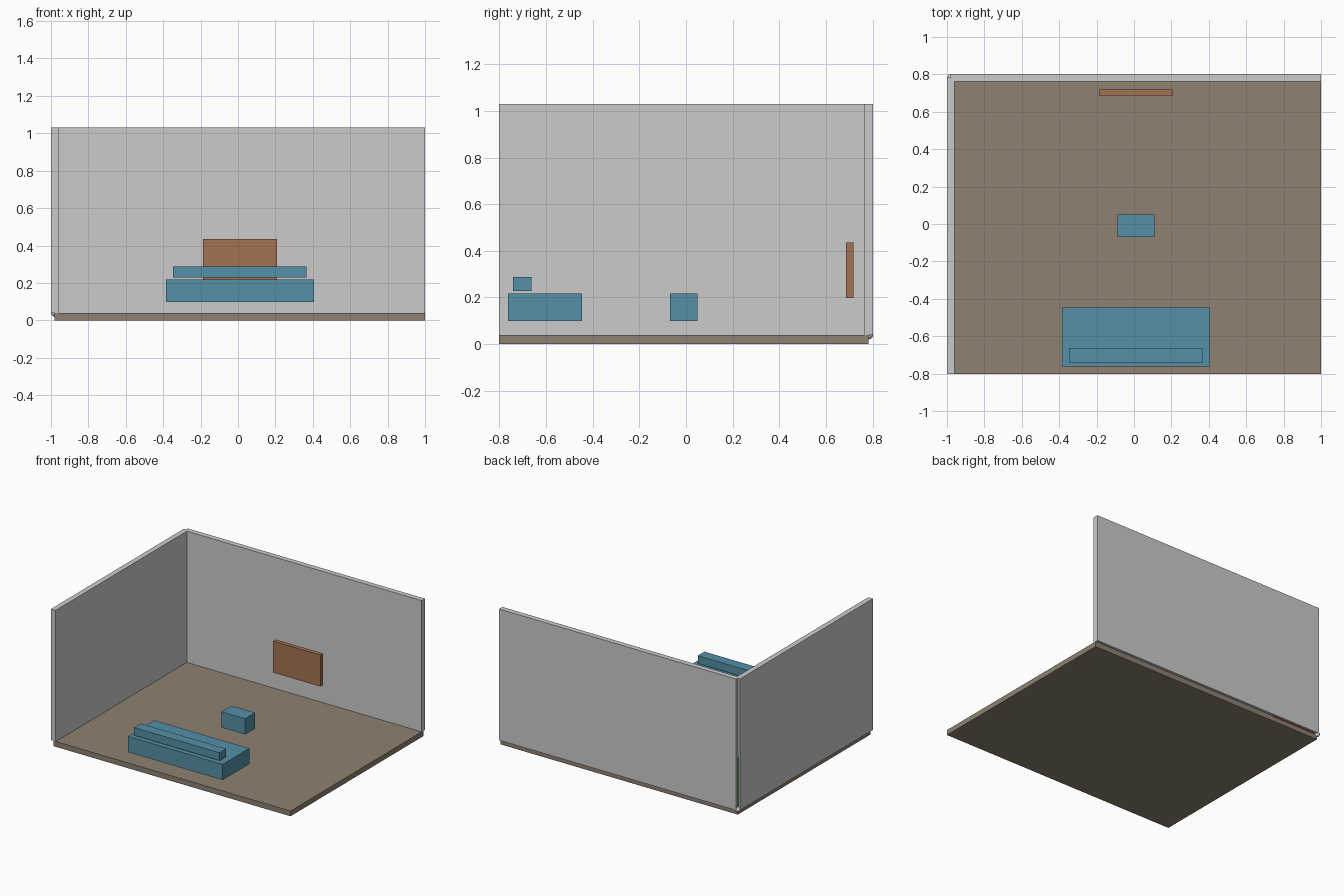
import bpy, math
from mathutils import Vector

if "Cube" in bpy.data.objects:
    bpy.data.objects.remove(bpy.data.objects["Cube"])

S = 2 / 5.05                                   # room units to model units
CORNER = Vector((-1 + 0.05 * S, 2.025 * S - 0.05 * S, 0.1 * S))   # inner floor corner


def material(name, rgb):
    m = bpy.data.materials.new(name)
    m.diffuse_color = (*rgb, 1)
    m.use_nodes = True
    m.node_tree.nodes["Principled BSDF"].inputs["Base Color"].default_value = m.diffuse_color
    return m


def place(x, depth, z):
    """Room coordinates: x right, depth towards the front, z up from the floor."""
    return CORNER + Vector((x, -depth, z)) * S


def finish(name, mat):
    ob = bpy.context.object
    ob.name = name
    if mat:
        ob.data.materials.append(mat)
    return ob


def box(name, centre, size, mat=None):
    bpy.ops.mesh.primitive_cube_add(size=1, location=place(*centre))
    ob = finish(name, mat)
    ob.scale = Vector(size) * S
    bpy.ops.object.transform_apply(location=False, rotation=False, scale=True)


def rod(name, end, rotation, mat):
    bpy.ops.mesh.primitive_cylinder_add(vertices=32, radius=0.01 * S, depth=S,
                                        location=place(*[c / 2 for c in end]),
                                        rotation=rotation)
    finish(name, mat)
    bpy.ops.object.shade_smooth_by_angle()


wood = material("floor_brown", (0.27, 0.22, 0.165))
blue = material("sofa_blue", (0.09, 0.28, 0.39))
panel = material("panel_orange_brown", (0.37, 0.17, 0.085))

# Room shell
box("floor", (2.5, 2, -0.05), (5, 4, 0.1), wood)
box("back_wall", (2.5, 0, 1.25), (5, 0.1, 2.5))
box("left_wall", (0, 2, 1.25), (0.1, 4, 2.5))

# Furniture
box("sofa_seat", (2.5, 3.5, 0.3), (2, 0.8, 0.3), blue)
box("sofa_backrest", (2.5, 3.75, 0.55), (1.8, 0.2, 0.15), blue)
box("coffee_table", (2.5, 2, 0.3), (0.5, 0.3, 0.3), blue)
box("wall_panel", (2.5, 0.2, 0.7), (1, 0.08, 0.6), panel)

# Axis marker in the room corner
bpy.ops.mesh.primitive_ico_sphere_add(subdivisions=3, radius=0.05 * S, location=CORNER)
finish("marker_ball", None)
bpy.ops.object.shade_smooth_by_angle()
q = math.pi / 2
rod("marker_rod_side", (1, 0, 0), (0, q, 0), material("red", (0.8, 0.02, 0.02)))
rod("marker_rod_up", (0, 0, 1), (0, 0, 0), material("green", (0.02, 0.6, 0.02)))
rod("marker_rod_front", (0, 1, 0), (q, 0, 0), material("blue", (0.02, 0.02, 0.8)))
